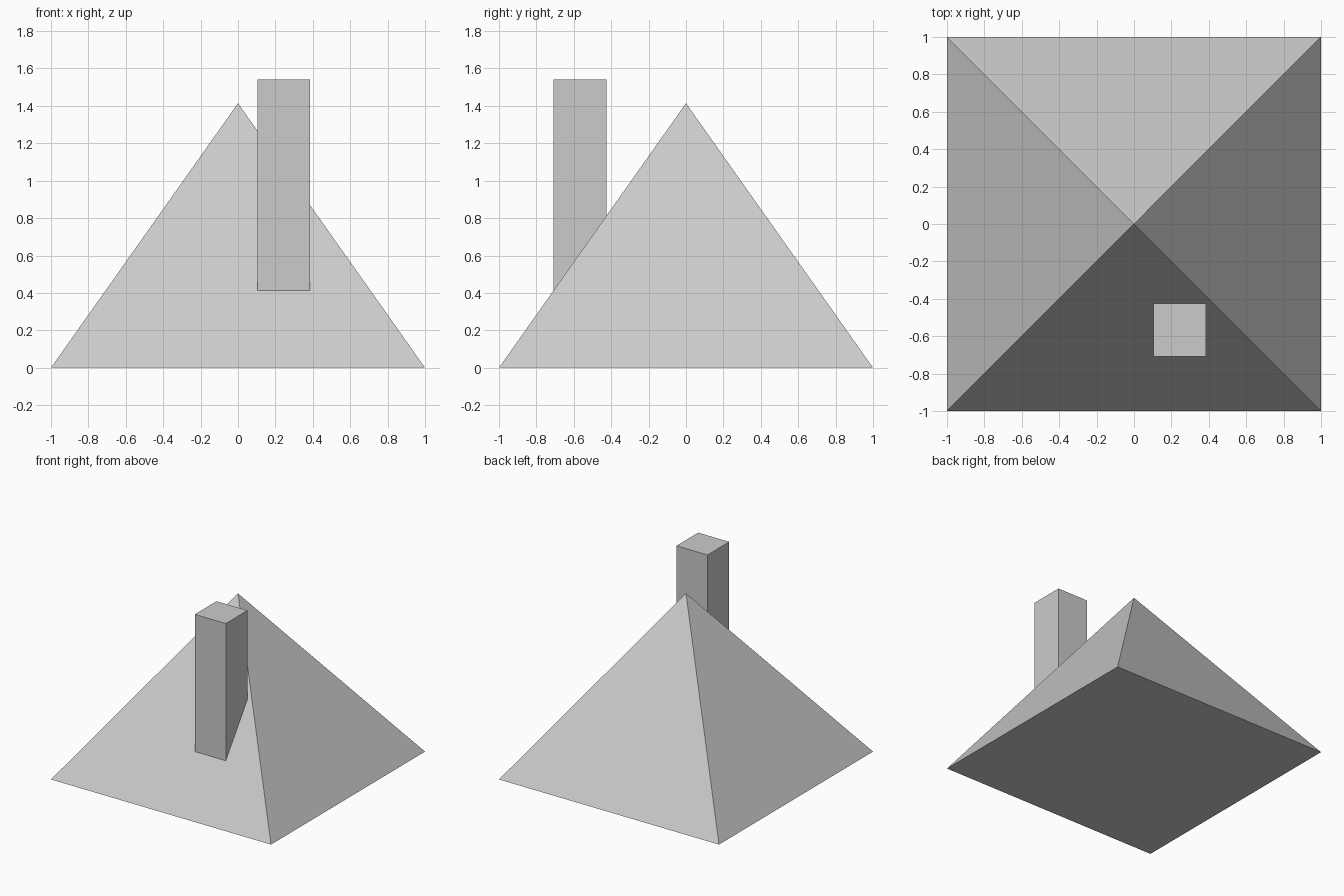
import bpy
from math import pi, sqrt

if "Cube" in bpy.data.objects:
    bpy.data.objects.remove(bpy.data.objects["Cube"])

# Pyramid roof: four-sided cone with a 2 x 2 base
H = 1.414
bpy.ops.mesh.primitive_cone_add(vertices=4, radius1=sqrt(2), radius2=0, depth=H,
                                location=(0, 0, H / 2), rotation=(0, 0, pi / 4))
roof = bpy.context.object
roof.name = "pyramid_roof"
bpy.ops.object.transform_apply(location=False, rotation=True, scale=True)

# Chimney: square column sunk into the front slope
W, BOTTOM, TOP = 0.282, 0.412, 1.54
bpy.ops.mesh.primitive_cube_add(size=1, location=(0.244, -0.567, (BOTTOM + TOP) / 2))
chimney = bpy.context.object
chimney.name = "chimney"
chimney.scale = (W, W, TOP - BOTTOM)
bpy.ops.object.transform_apply(location=False, rotation=False, scale=True)
